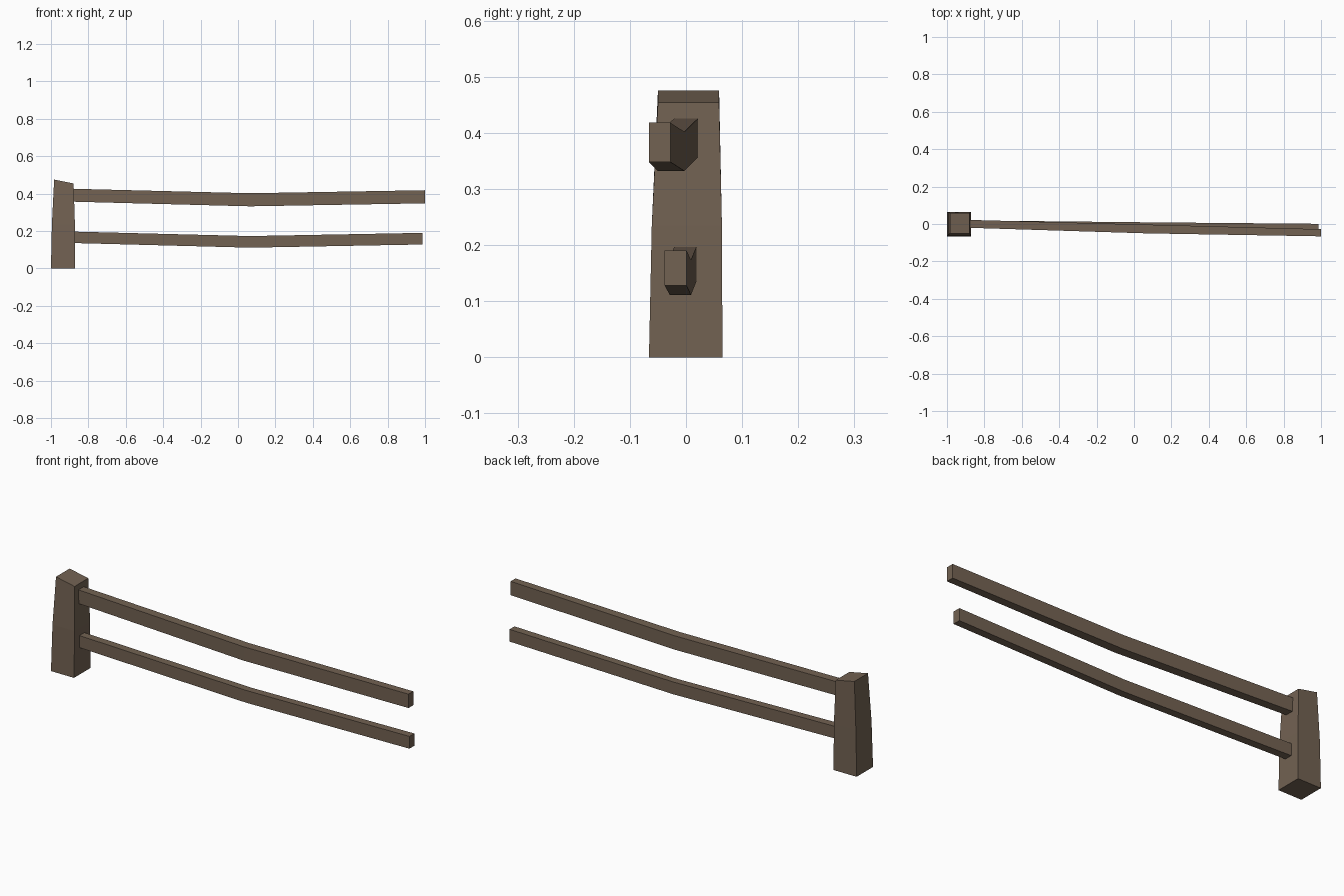
import bpy, bmesh

if "Cube" in bpy.data.objects:
    bpy.data.objects.remove(bpy.data.objects["Cube"])

# One weathered wood colour
wood = bpy.data.materials.new("weathered_brown_wood")
wood.diffuse_color = (0.17, 0.122, 0.085, 1.0)
wood.use_nodes = True
wood.node_tree.nodes["Principled BSDF"].inputs["Base Color"].default_value = wood.diffuse_color


def loft(name, rings):
    """Skin four-cornered rings into a closed flat-shaded solid."""
    bm = bmesh.new()
    loops = [[bm.verts.new(p) for p in ring] for ring in rings]
    for a, b in zip(loops, loops[1:]):
        for i in range(4):
            j = (i + 1) % 4
            bm.faces.new((a[i], a[j], b[j], b[i]))
    bm.faces.new(loops[0])
    bm.faces.new(loops[-1])
    bmesh.ops.recalc_face_normals(bm, faces=bm.faces)
    mesh = bpy.data.meshes.new(name)
    bm.to_mesh(mesh)
    bm.free()
    mesh.materials.append(wood)
    obj = bpy.data.objects.new(name, mesh)
    bpy.context.collection.objects.link(obj)
    return obj


def post_ring(x0, x1, y0, y1, z_left, z_right):
    return [(x0, y0, z_left), (x1, y0, z_right), (x1, y1, z_right), (x0, y1, z_left)]


def rail_ring(x, y0, y1, z0, z1):
    return [(x, y0, z0), (x, y1, z0), (x, y1, z1), (x, y0, z1)]


# Tapered post with a slanted top
loft("fence_post", [
    post_ring(-1.0, -0.871, -0.066, 0.065, 0, 0),
    post_ring(-0.995, -0.872, -0.061, 0.064, 0.235, 0.235),
    post_ring(-0.983, -0.879, -0.050, 0.059, 0.475, 0.454),
])

# Sagging rails, set slightly into the post
loft("upper_rail", [
    rail_ring(-0.89, -0.020, 0.022, 0.357, 0.426),
    rail_ring(0.065, -0.050, -0.003, 0.332, 0.402),
    rail_ring(1.0, -0.066, -0.028, 0.348, 0.418),
])
loft("lower_rail", [
    rail_ring(-0.89, -0.021, 0.019, 0.136, 0.197),
    rail_ring(0.065, -0.029, 0.009, 0.111, 0.173),
    rail_ring(0.986, -0.038, 0.001, 0.128, 0.190),
])
